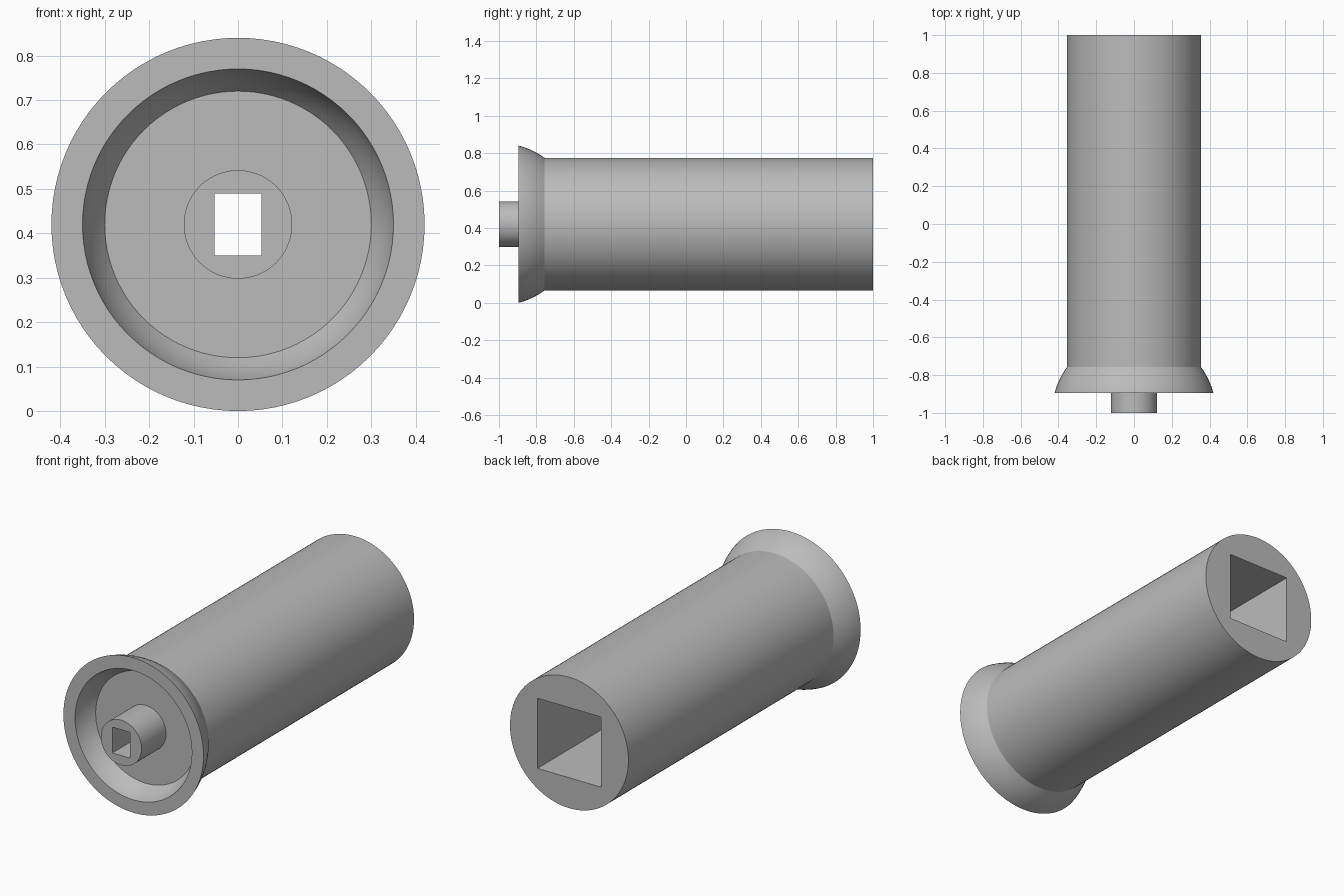
import bpy
import bmesh
import math
from mathutils import Matrix, Vector

cube = bpy.data.objects.get("Cube")
if cube:
    bpy.data.objects.remove(cube, do_unlink=True)

AXIS_Z = 0.42
SEGMENTS = 96

grey = bpy.data.materials.new("plain grey")
grey.use_nodes = True
grey.diffuse_color = (0.5, 0.5, 0.5, 1)
grey.node_tree.nodes["Principled BSDF"].inputs["Base Color"].default_value = grey.diffuse_color


def bulge(start, end, height, steps=8):
    """Shallow outward arc between two (radius, y) points."""
    points = []
    for i in range(steps + 1):
        t = i / steps
        r = start[0] + (end[0] - start[0]) * t + height * 4 * t * (1 - t)
        points.append((r, start[1] + (end[1] - start[1]) * t))
    return points


def lathe(name, profile):
    """Spin a (radius, y) profile around the long axis and cap both ends."""
    bm = bmesh.new()
    verts = [bm.verts.new((r, y, 0)) for r, y in profile]
    edges = [bm.edges.new(pair) for pair in zip(verts, verts[1:])]
    bmesh.ops.spin(bm, geom=verts + edges, cent=(0, 0, 0), axis=(0, 1, 0),
                   angle=math.tau, steps=SEGMENTS, use_merge=True)
    bmesh.ops.remove_doubles(bm, verts=bm.verts, dist=0.0001)
    bmesh.ops.holes_fill(bm, edges=[e for e in bm.edges if e.is_boundary], sides=0)
    bmesh.ops.recalc_face_normals(bm, faces=bm.faces)
    return finish(name, bm)


def box(name, width, height, y0, y1):
    bm = bmesh.new()
    place = Matrix.Translation((0, (y0 + y1) / 2, 0))
    size = Matrix.Diagonal(Vector((width, y1 - y0, height, 1)))
    bmesh.ops.create_cube(bm, size=1, matrix=place @ size)
    return finish(name, bm)


def finish(name, bm):
    mesh = bpy.data.meshes.new(name)
    bm.to_mesh(mesh)
    bm.free()
    mesh.materials.append(grey)
    obj = bpy.data.objects.new(name, mesh)
    obj.location.z = AXIS_Z
    bpy.context.collection.objects.link(obj)
    return obj


def cut(target, cutter):
    """Subtract the cutter, apply the result and drop the cutter."""
    bpy.context.view_layer.objects.active = target
    mod = target.modifiers.new("cut", 'BOOLEAN')
    mod.operation = 'DIFFERENCE'
    mod.solver = 'EXACT'
    mod.object = cutter
    bpy.ops.object.modifier_apply(modifier=mod.name)
    bpy.data.objects.remove(cutter, do_unlink=True)


# Pin, recessed face, flared rim and long barrel as one turned part
profile = [(0.122, -1.0), (0.122, -0.79)]
profile += bulge((0.30, -0.79), (0.35, -0.895), 0.007)
profile += bulge((0.42, -0.895), (0.355, -0.757), 0.008)
profile += [(0.355, 1.0)]
barrel = lathe("flared_barrel", profile)

# Narrow slot through the pin, opening into the square rear socket
cut(barrel, box("socket_cutter", 0.38, 0.38, -0.65, 1.1))
cut(barrel, box("slot_cutter", 0.106, 0.14, -1.1, -0.5))

# Smooth round walls, sharp rims
bpy.ops.object.select_all(action='DESELECT')
barrel.select_set(True)
bpy.context.view_layer.objects.active = barrel
bpy.ops.object.shade_smooth_by_angle(angle=math.radians(20))
